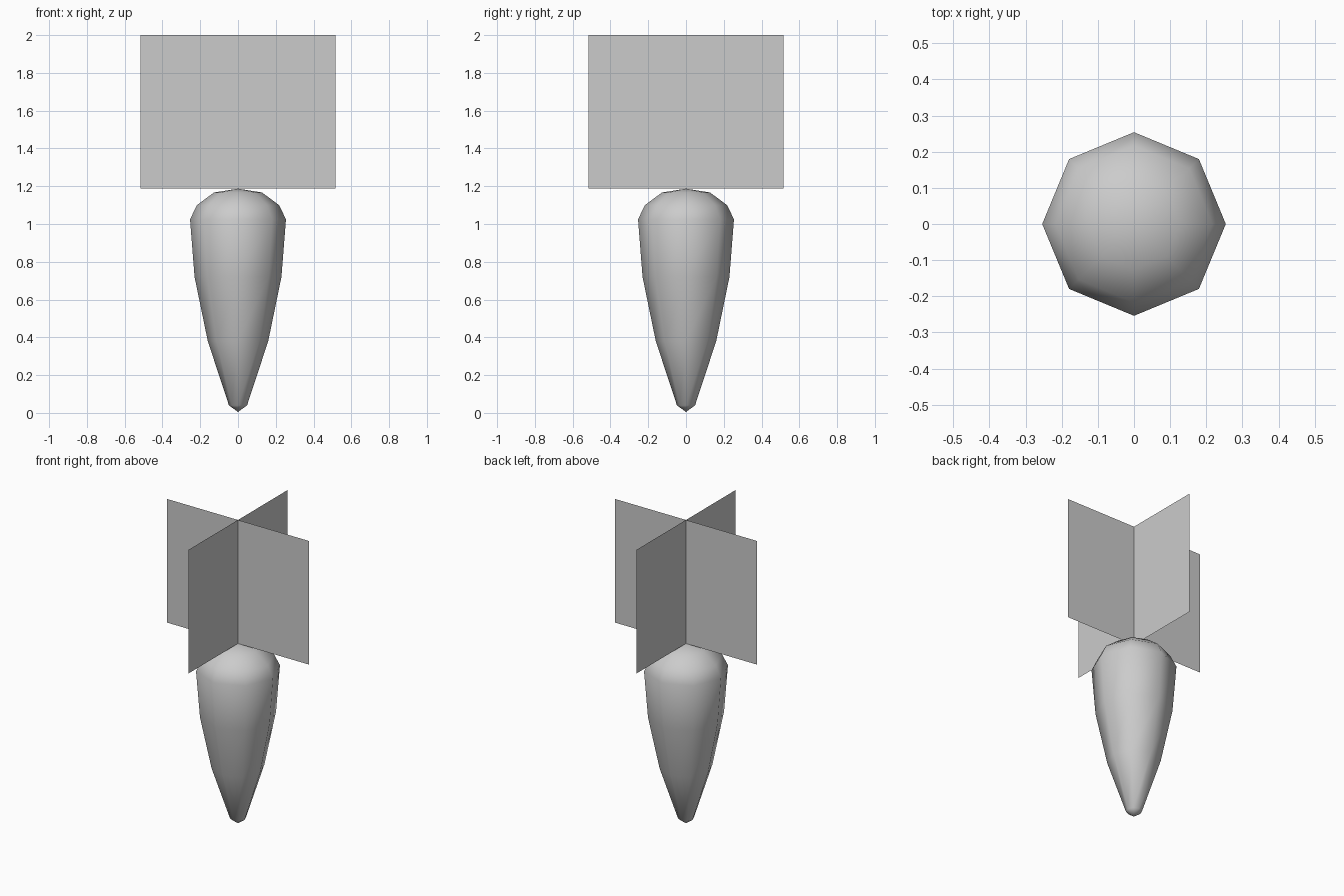
import bpy
import math

if "Cube" in bpy.data.objects:
    bpy.data.objects.remove(bpy.data.objects["Cube"])

SIDES = 8


def make_object(name, verts, faces, smooth=False):
    mesh = bpy.data.meshes.new(name)
    mesh.from_pydata(verts, [], faces)
    mesh.polygons.foreach_set("use_smooth", [smooth] * len(faces))
    mesh.update()
    obj = bpy.data.objects.new(name, mesh)
    bpy.context.collection.objects.link(obj)
    return obj


# Root: eight-sided lathe from (radius, height) rings, closed by two tips
rings = [(0.048, 0.04), (0.16, 0.38), (0.23, 0.72),
         (0.254, 1.025), (0.217, 1.10), (0.127, 1.167)]
verts = []
for r, z in rings:
    for i in range(SIDES):
        a = 2 * math.pi * i / SIDES
        verts.append((r * math.cos(a), r * math.sin(a), z))
bottom, top = len(verts), len(verts) + 1
verts += [(0, 0, 0.005), (0, 0, 1.187)]

faces = []
last = (len(rings) - 1) * SIDES
for i in range(SIDES):
    j = (i + 1) % SIDES
    for k in range(0, last, SIDES):
        faces.append((k + i, k + j, k + SIDES + j, k + SIDES + i))
    faces.append((bottom, j, i))
    faces.append((top, last + i, last + j))
make_object("carrot_root", verts, faces, smooth=True)

# Leaves: two crossed upright cards
W, Z0, Z1 = 0.515, 1.187, 2.0
for name, dx, dy in (("leaf_card_x", W, 0), ("leaf_card_y", 0, W)):
    make_object(name, [(-dx, -dy, Z0), (dx, dy, Z0), (dx, dy, Z1), (-dx, -dy, Z1)],
                [(0, 1, 2, 3)])
